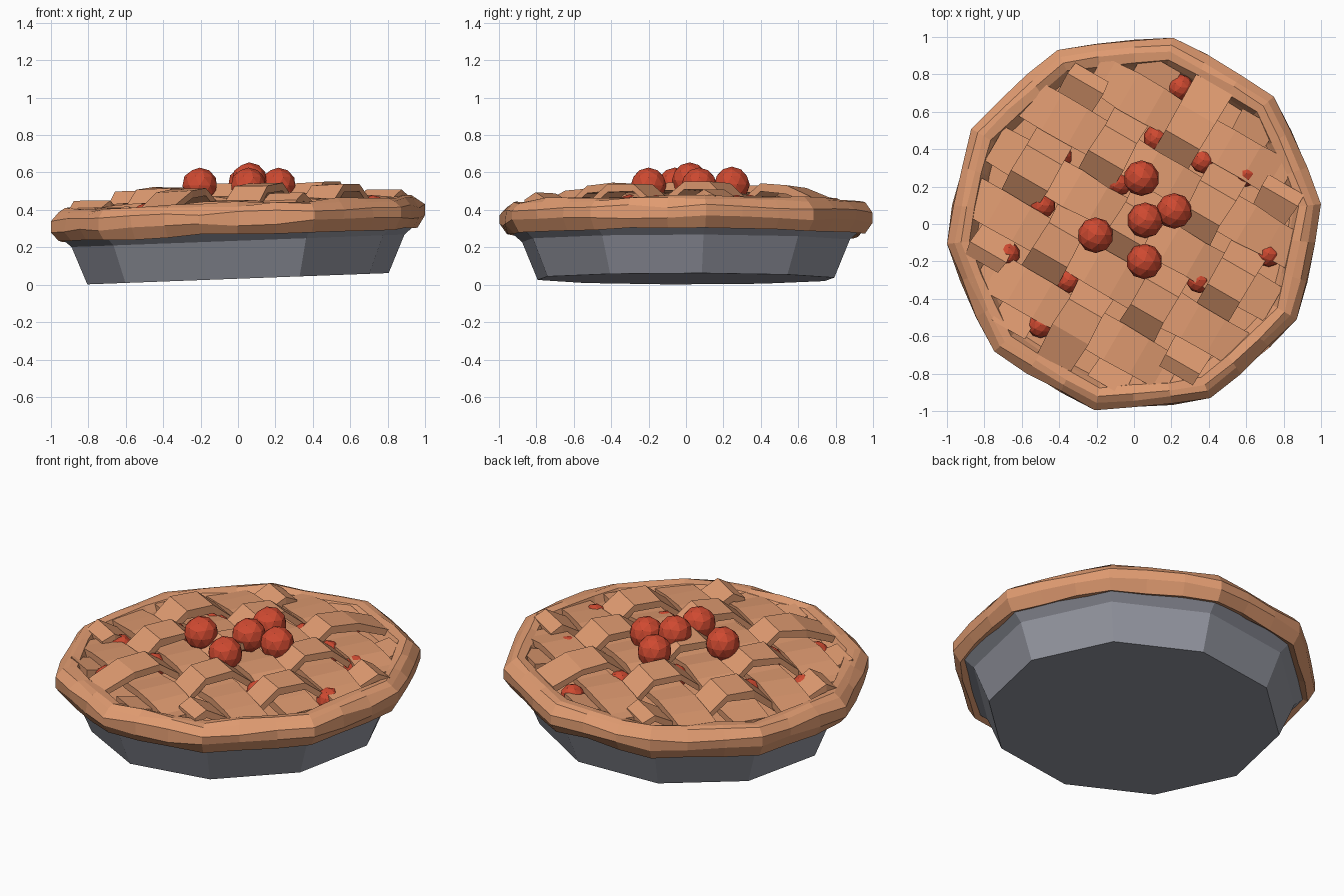
import bpy, bmesh, math, random
from mathutils import Vector

if "Cube" in bpy.data.objects:
    bpy.data.objects.remove(bpy.data.objects["Cube"])

random.seed(4)
SIDES, START, TILT = 10, math.radians(6), 0.0375


def material(name, rgb):
    m = bpy.data.materials.new(name)
    m.diffuse_color = (*rgb, 1)
    m.use_nodes = True
    m.node_tree.nodes["Principled BSDF"].inputs["Base Color"].default_value = m.diffuse_color
    return m


CRUST = material("baked_crust", (0.75, 0.33, 0.165))
BERRY = material("red_berry", (0.62, 0.067, 0.03))
METAL = material("grey_metal", (0.30, 0.31, 0.36))


def make(name, bm, mat, tilt=True):
    # the whole pie leans slightly, rising to the right
    if tilt:
        for v in bm.verts:
            v.co.z += TILT * v.co.x
    bmesh.ops.recalc_face_normals(bm, faces=bm.faces)
    me = bpy.data.meshes.new(name)
    bm.to_mesh(me)
    bm.free()
    me.materials.append(mat)
    ob = bpy.data.objects.new(name, me)
    bpy.context.collection.objects.link(ob)
    return ob


def decagon(r, z, sub=1):
    corners = [Vector((r * math.cos(START + k * math.tau / SIDES),
                       r * math.sin(START + k * math.tau / SIDES), z)) for k in range(SIDES)]
    return [corners[k].lerp(corners[(k + 1) % SIDES], s / sub)
            for k in range(SIDES) for s in range(sub)]


def loft(profile, sub=1, closed=False, jitter=0, y_scale=1):
    bm = bmesh.new()
    rings = []
    for r, z in profile:
        ring = []
        for k, p in enumerate(decagon(r, z, sub)):
            f = 1 + (random.uniform(0, 1.8 * jitter) if k % sub else 0)
            p.x, p.y = p.x * f, p.y * f * y_scale
            p.z += random.uniform(-jitter, jitter)
            ring.append(bm.verts.new(p))
        rings.append(ring)
    n = len(rings[0])
    for i in range(len(rings) if closed else len(rings) - 1):
        a, b = rings[i], rings[(i + 1) % len(rings)]
        for k in range(n):
            bm.faces.new((a[k], a[(k + 1) % n], b[(k + 1) % n], b[k]))
    if not closed:
        bm.faces.new(rings[0])
        bm.faces.new(rings[-1])
    return bm


# Pan
make("pie_pan", loft([(0.81, 0.032), (0.895, 0.235), (0.96, 0.29), (0.93, 0.31)]), METAL)

# Rolled crust rim
rim = [(0.92, 0.285), (0.965, 0.27), (1.005, 0.325), (1.005, 0.385), (0.965, 0.425),
       (0.93, 0.437), (0.885, 0.43), (0.86, 0.39), (0.825, 0.34)]
make("crust_rim", loft(rim, 3, True, 0.01, 1.013), CRUST)

# Crust base under the lattice
make("crust_base", loft([(0.88, 0.31), (0.88, 0.365)]), CRUST)

# Lattice: one set of strips arches over and under the flatter other set
U = Vector((math.cos(math.radians(60)), math.sin(math.radians(60)), 0))
V = Vector((U.y, -U.x, 0))
PITCH, HALF_W, THICK = 0.30, 0.106, 0.042


def strip(name, along, across, j, over_parity, base, rise):
    c = j * PITCH
    half = min(0.86, math.sqrt(0.92 ** 2 - (abs(c) + HALF_W) ** 2))
    stations = [(-half, 0.0)]
    for i in range(-3, 4):
        up = rise if (i + j) % 2 == over_parity else -rise
        for d in (-0.08, 0.08):
            t = i * PITCH + d
            if abs(t) < half - 0.05:
                # the weave flattens near the rim
                fade = min(1, max(0, (0.95 - math.hypot(t, c)) / 0.25))
                stations.append((t, up * fade))
    stations.append((half, 0.0))
    bm = bmesh.new()
    prev = None
    for t, up in stations:
        z = base - 0.07 * (t * t + c * c) + up
        w = HALF_W + random.uniform(-0.008, 0.008)
        sec = []
        for s, dz in ((-1, -1), (1, -1), (1, 1), (-1, 1)):
            p = along * t + across * (c + s * w)
            p.z = z + dz * THICK / 2 + random.uniform(-0.005, 0.005)
            sec.append(bm.verts.new(p))
        if prev:
            for k in range(4):
                bm.faces.new((prev[k], prev[(k + 1) % 4], sec[(k + 1) % 4], sec[k]))
        else:
            bm.faces.new(sec)
        prev = sec
    bm.faces.new(prev)
    make(name, bm, CRUST)


for j in range(-2, 3):
    strip(f"lattice_strip_long_{j + 3}", U, V, j, 0, 0.468, 0.055)
    strip(f"lattice_strip_cross_{j + 3}", V, U, j, 1, 0.455, 0.008)


# Berries on top and filling berries showing through the gaps
def berry(name, x, y, z, r, sub):
    bm = bmesh.new()
    bmesh.ops.create_icosphere(bm, subdivisions=sub, radius=r)
    bmesh.ops.translate(bm, verts=bm.verts, vec=(x, y, z))
    make(name, bm, BERRY, False)


for n, (x, y, z) in enumerate([(-0.205, -0.06, 0.53), (0.06, 0.02, 0.558), (0.055, -0.2, 0.53),
                               (0.215, 0.07, 0.53), (0.04, 0.245, 0.535)]):
    berry(f"top_berry_{n + 1}", x, y, z, 0.096, 2)

for n, (x, y) in enumerate([(-0.5, -0.54), (-0.35, -0.3), (-0.49, 0.1), (-0.4, 0.36), (-0.08, 0.22),
                            (0.12, 0.46), (0.25, 0.73), (0.37, 0.34), (0.6, 0.27), (0.72, -0.16),
                            (0.35, -0.3), (-0.68, -0.16)]):
    z = 0.41 - 0.05 * (x * x + y * y) + TILT * x
    berry(f"filling_berry_{n + 1}", x, y, z, 0.07, 2)
